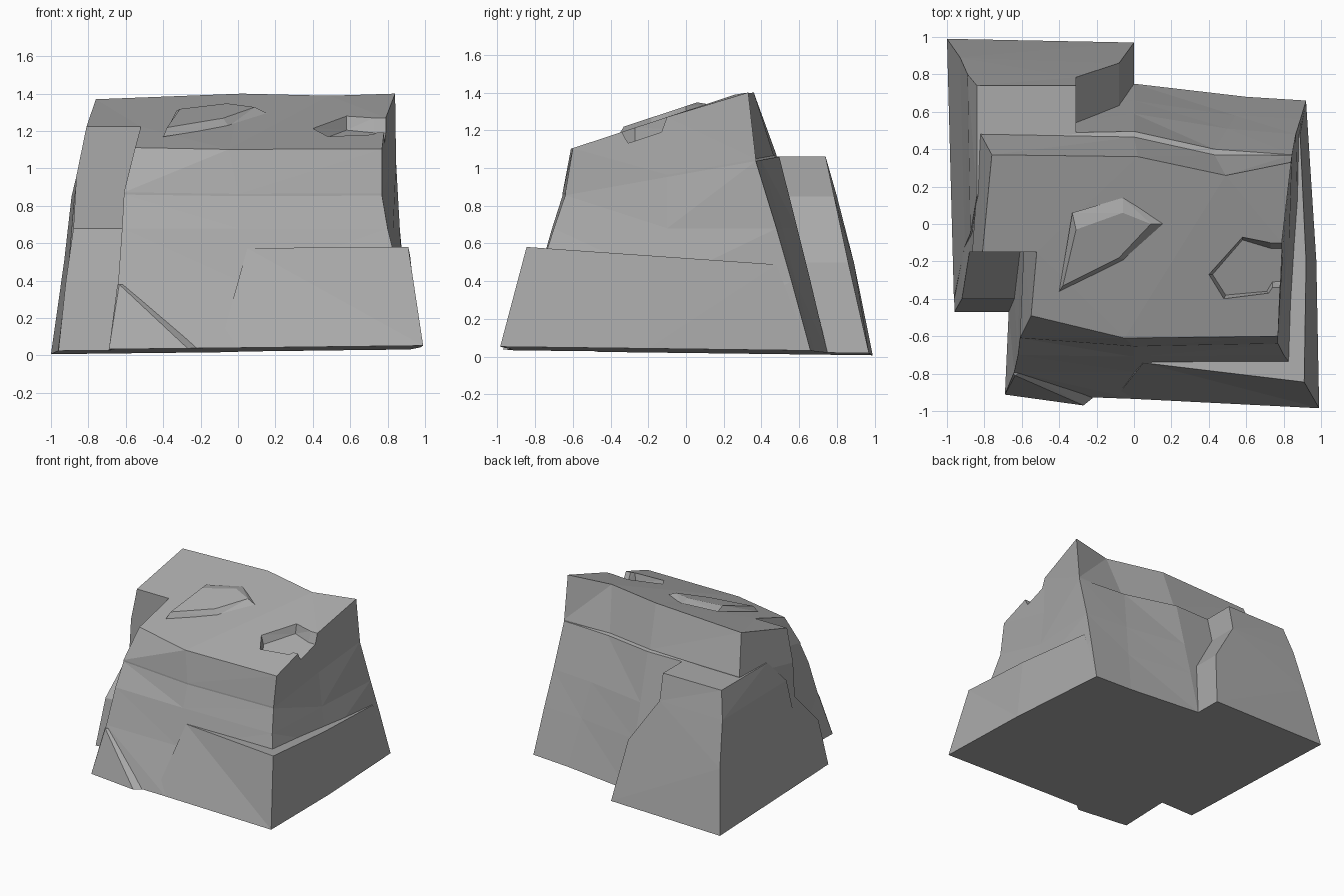
import bpy, bmesh

if "Cube" in bpy.data.objects:
    bpy.data.objects.remove(bpy.data.objects["Cube"])


def floor_z(x, y):
    return 0.03 + 0.011 * x - 0.012 * y


def top_z(x, y, lift=0.0):
    return min(1.4, 1.303 + 0.33 * y) - (0.03 if x < -0.5 else 0) + lift


def waist_z(x, y):
    return 0.97 + 0.18 * y


def loft(name, rings):
    """Closed solid through counter-clockwise rings of (x, y); each ring has its own height rule."""
    bm = bmesh.new()
    loops = []
    for pts, h in rings:
        loops.append([bm.verts.new((x, y, h(x, y) if callable(h) else h)) for x, y in pts])
    n = len(loops[0])
    for lo, hi in zip(loops, loops[1:]):
        for i in range(n):
            j = (i + 1) % n
            bm.faces.new((lo[i], lo[j], hi[j], hi[i]))
    bm.faces.new(loops[0][::-1])
    bm.faces.new(loops[-1])
    bmesh.ops.triangulate(bm, faces=bm.faces[:])
    bmesh.ops.recalc_face_normals(bm, faces=bm.faces[:])
    me = bpy.data.meshes.new(name)
    bm.to_mesh(me)
    bm.free()
    ob = bpy.data.objects.new(name, me)
    bpy.context.collection.objects.link(ob)
    ob.data.materials.append(stone)
    return ob


# Dark grey stone
stone = bpy.data.materials.new("stone")
stone.diffuse_color = (0.4, 0.4, 0.4, 1)
stone.use_nodes = True
stone.node_tree.nodes["Principled BSDF"].inputs["Base Color"].default_value = stone.diffuse_color

# Main rock body, ring order: front left, front, front right, right,
# back right, back, back middle, back left corner, notch outer, notch inner
waist = [(-.61, -.61), (0, -.655), (.77, -.64), (.80, -.1), (.845, .37), (.43, .40),
         (0, .495), (-.82, .48), (-.865, -.15), (-.59, -.15)]
# the back steps in slightly above the waist
step = [(x, y - .03 if -.5 < x < .8 and y > .3 else y) for x, y in waist]
rock = loft("rock", [
    ([(-.69, -.91), (0, -.935), (.93, -.90), (.94, -.1), (.92, .66), (.6, .68),
      (0, .75), (-.985, .72), (-.96, -.47), (-.67, -.47)], floor_z),
    ([(-.64, -.79), (0, -.79), (.87, -.79), (.88, -.1), (.89, .56), (.54, .58),
      (0, .66), (-.91, .63), (-.92, -.40), (-.64, -.40)], 0.4),
    ([(-.62, -.70), (0, -.71), (.80, -.70), (.83, -.1), (.865, .48), (.5, .51),
      (0, .59), (-.87, .57), (-.88, -.15), (-.61, -.15)], 0.68),
    (waist, waist_z),
    (step, lambda x, y: waist_z(x, y) + .012),
    ([(-.55, -.49), (-.05, -.61), (.77, -.60), (.79, -.1), (.84, .33), (.49, .26),
      (.02, .36), (-.76, .37), (-.81, -.15), (-.52, -.15)], top_z),
])

# Lower buttress at the back left, its side blending into the left wall
buttress = loft("back_buttress", [
    ([(-1, .99), (-.963, -.40), (0, .6), (0, .97)], floor_z),
    ([(-.93, .89), (-.905, -.12), (-.08, .5), (-.08, .86)], 0.5),
    ([(-.89, .80), (-.875, -.05), (-.31, .4), (-.31, .785)], 0.85),
    ([(-.84, .74), (-.84, .15), (-.31, .4), (-.31, .74)], 1.06),
])

# Wedge-shaped ledge round the front right corner
ledge = loft("front_ledge", [
    ([(-.1, -.93), (.99, -.985), (.975, -.2), (.92, .655), (.6, .2), (0, -.6)], floor_z),
    ([(.05, -.742), (.91, -.845), (.92, -.2), (.888, .48), (.6, .2), (.05, -.5)],
     lambda x, y: .578 - .07 * (y + .8)),
])

# Thin layer on the lower front left corner
chip = loft("front_chip", [
    ([(-.69, -.912), (-.27, -.97), (-.22, -.93), (-.5, -.8)], floor_z),
    ([(-.645, -.80), (-.635, -.81), (-.6, -.785), (-.62, -.75)], 0.38),
])

# Raised shard on the sloping top
shard = loft("top_shard", [
    ([(-.40, -.36), (-.05, -.19), (.17, 0), (-.06, .14), (-.33, .06)],
     lambda x, y: top_z(x, y, -.015)),
    ([(-.38, -.33), (-.08, -.18), (.09, 0), (-.06, .06), (-.31, -.03)],
     lambda x, y: top_z(x, y, .025)),
])

# Five-sided dent that breaks out through the right edge
dent_ring = [(.40, -.27), (.48, -.40), (.72, -.37), (.74, -.34), (.86, -.34),
             (.86, -.10), (.73, -.10), (.58, -.07)]
dent_floor = [(.42, -.27), (.49, -.38), (.71, -.36), (.74, -.31), (.86, -.30),
              (.86, -.13), (.73, -.13), (.58, -.085)]
dent = loft("dent_cutter", [
    (dent_floor, lambda x, y: top_z(x, y, -.07)),
    (dent_ring, lambda x, y: top_z(x, y, .002)),
    (dent_ring, lambda x, y: top_z(x, y, .1)),
])
dent.hide_render = True

# Merge everything into one rock
bpy.context.view_layer.objects.active = rock
for part, op in [(buttress, 'UNION'), (ledge, 'UNION'), (chip, 'UNION'),
                 (shard, 'UNION'), (dent, 'DIFFERENCE')]:
    mod = rock.modifiers.new(part.name, 'BOOLEAN')
    mod.operation = op
    mod.solver = 'EXACT'
    mod.object = part
    bpy.ops.object.modifier_apply(modifier=mod.name)
    bpy.data.objects.remove(part)
